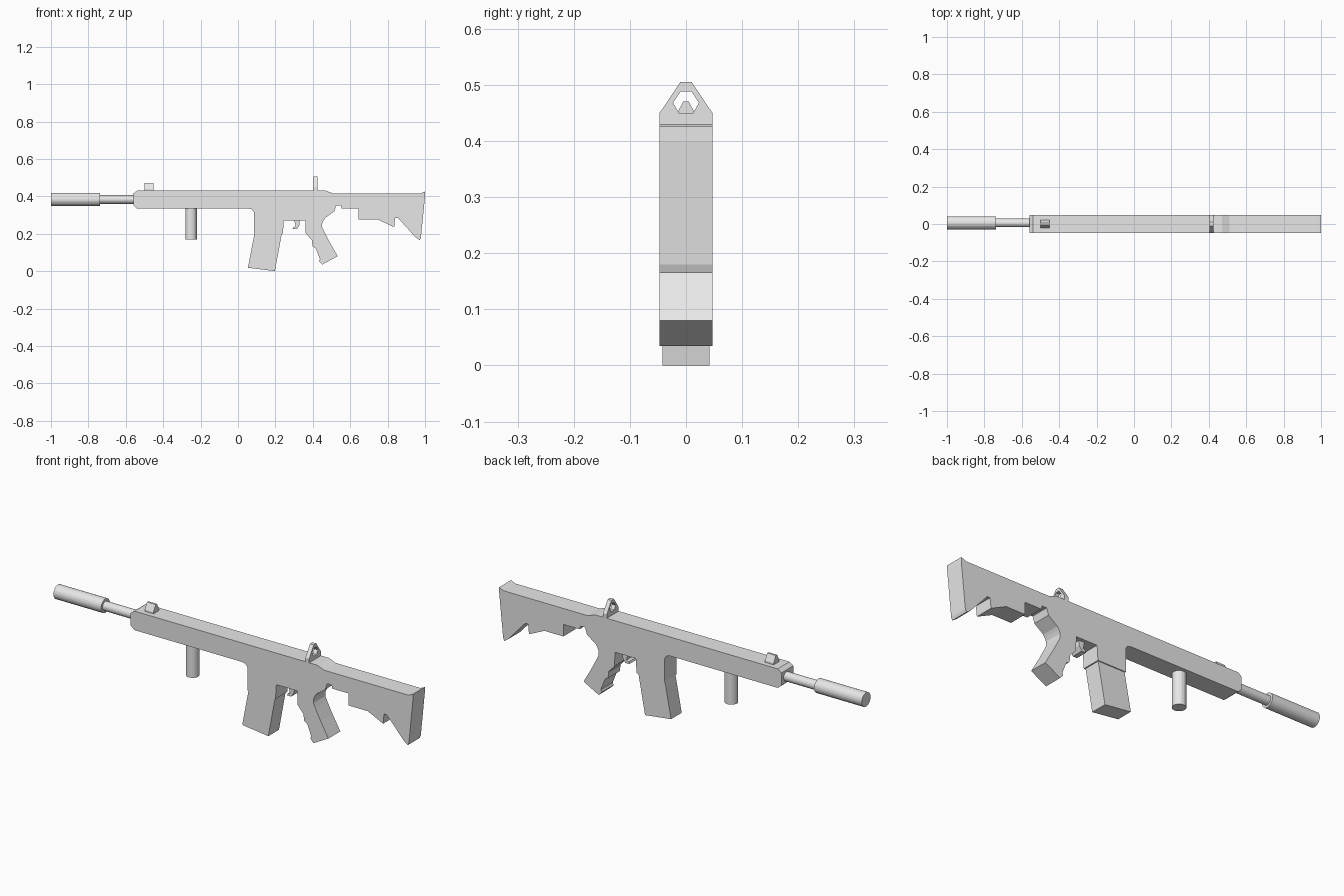
import bpy
import bmesh
import math
from mathutils import Vector

cube = bpy.data.objects.get("Cube")
if cube:
    bpy.data.objects.remove(cube, do_unlink=True)

# One plain grey for the whole model
GREY = (0.8, 0.8, 0.8, 1)
grey = bpy.data.materials.new("plain grey")
grey.use_nodes = True
grey.diffuse_color = GREY
shader = next(n for n in grey.node_tree.nodes if n.type == 'BSDF_PRINCIPLED')
shader.inputs["Base Color"].default_value = GREY

WIDTH = 0.047  # half width of the main parts


def finish(name, bm):
    bmesh.ops.recalc_face_normals(bm, faces=bm.faces)
    mesh = bpy.data.meshes.new(name)
    bm.to_mesh(mesh)
    bm.free()
    mesh.materials.append(grey)
    obj = bpy.data.objects.new(name, mesh)
    bpy.context.collection.objects.link(obj)
    return obj


def side_plate(name, profile, half=WIDTH):
    """Extrude an (x, z) profile evenly to both sides of y = 0."""
    bm = bmesh.new()
    face = bm.faces.new([bm.verts.new((x, -half, z)) for x, z in profile])
    out = bmesh.ops.extrude_face_region(bm, geom=[face])
    moved = [v for v in out["geom"] if isinstance(v, bmesh.types.BMVert)]
    bmesh.ops.translate(bm, verts=moved, vec=(0, 2 * half, 0))
    return finish(name, bm)


def mirrored(half_profile):
    """Close a right-hand (y, z) half profile with its mirror image."""
    return half_profile + [(-y, z) for y, z in reversed(half_profile)]


def sight(name, x0, x1, outer, inner=None):
    """Extrude a (y, z) outline along x, with an optional matching hole."""
    bm = bmesh.new()
    loop = [bm.verts.new((x0, y, z)) for y, z in outer]
    if inner:
        hole = [bm.verts.new((x0, y, z)) for y, z in inner]
        n = len(loop)
        faces = [bm.faces.new((loop[i], loop[(i + 1) % n], hole[(i + 1) % n], hole[i]))
                 for i in range(n)]
    else:
        faces = [bm.faces.new(loop)]
    out = bmesh.ops.extrude_face_region(bm, geom=faces)
    moved = [v for v in out["geom"] if isinstance(v, bmesh.types.BMVert)]
    bmesh.ops.translate(bm, verts=moved, vec=(x1 - x0, 0, 0))
    return finish(name, bm)


def tube(name, start, end, radius, sides=24):
    """Solid cylinder between two points."""
    a, b = Vector(start), Vector(end)
    bm = bmesh.new()
    bmesh.ops.create_cone(bm, cap_ends=True, segments=sides, radius1=radius,
                          radius2=radius, depth=(b - a).length)
    turn = Vector((0, 0, 1)).rotation_difference(b - a).to_matrix()
    bmesh.ops.rotate(bm, verts=bm.verts, matrix=turn)
    bmesh.ops.translate(bm, verts=bm.verts, vec=(a + b) / 2)
    return finish(name, bm)


# Receiver with handguard and magazine well
side_plate("receiver", [
    (-0.56, 0.352), (-0.54, 0.335), (0.055, 0.335), (0.075, 0.33), (0.085, 0.315),
    (0.085, 0.2), (0.24, 0.2), (0.245, 0.272), (0.36, 0.272), (0.458, 0.272),
    (0.466, 0.284), (0.515, 0.32), (0.525, 0.352), (0.525, 0.415), (0.51, 0.415),
    (0.47, 0.43), (-0.54, 0.43), (-0.56, 0.415)])

# Rear grip with finger steps and a curved back
side_plate("grip", [
    (0.36, 0.272), (0.362, 0.203), (0.395, 0.165), (0.398, 0.133), (0.415, 0.123),
    (0.438, 0.065), (0.433, 0.053), (0.45, 0.035), (0.533, 0.08), (0.49, 0.155),
    (0.46, 0.213), (0.45, 0.235), (0.45, 0.255), (0.458, 0.272)])

# Shoulder stock
side_plate("stock", [
    (0.525, 0.352), (0.55, 0.352), (0.555, 0.335), (0.645, 0.335), (0.645, 0.275),
    (0.75, 0.275), (0.835, 0.235), (0.84, 0.285), (0.855, 0.285), (0.95, 0.18),
    (0.972, 0.165), (0.978, 0.18), (1.0, 0.4), (1.0, 0.426), (0.975, 0.415),
    (0.525, 0.415)])

# Magazine, slightly narrower than the well
side_plate("magazine", [
    (0.09, 0.21), (0.082, 0.17), (0.053, 0.018), (0.197, 0.0), (0.236, 0.21)], 0.042)

# Trigger
side_plate("trigger", [
    (0.3, 0.274), (0.33, 0.274), (0.33, 0.247), (0.315, 0.225), (0.292, 0.225),
    (0.296, 0.235), (0.308, 0.24)], 0.03)

# Sights
sight("rear_sight", 0.405, 0.426,
      mirrored([(0.047, 0.427), (0.047, 0.45), (0.01, 0.505)]),
      mirrored([(0.012, 0.449), (0.023, 0.468), (0.01, 0.488)]))
sight("front_sight", -0.5, -0.452,
      mirrored([(0.022, 0.428), (0.022, 0.438), (0.005, 0.47)]))

# Barrel, muzzle tube and front hand grip
tube("barrel", (-0.75, 0.006, 0.383), (-0.55, 0.006, 0.383), 0.023)
tube("muzzle_tube", (-1.0, 0.006, 0.384), (-0.737, 0.006, 0.384), 0.035)
tube("front_grip", (-0.251, 0, 0.17), (-0.251, 0, 0.345), 0.031)
